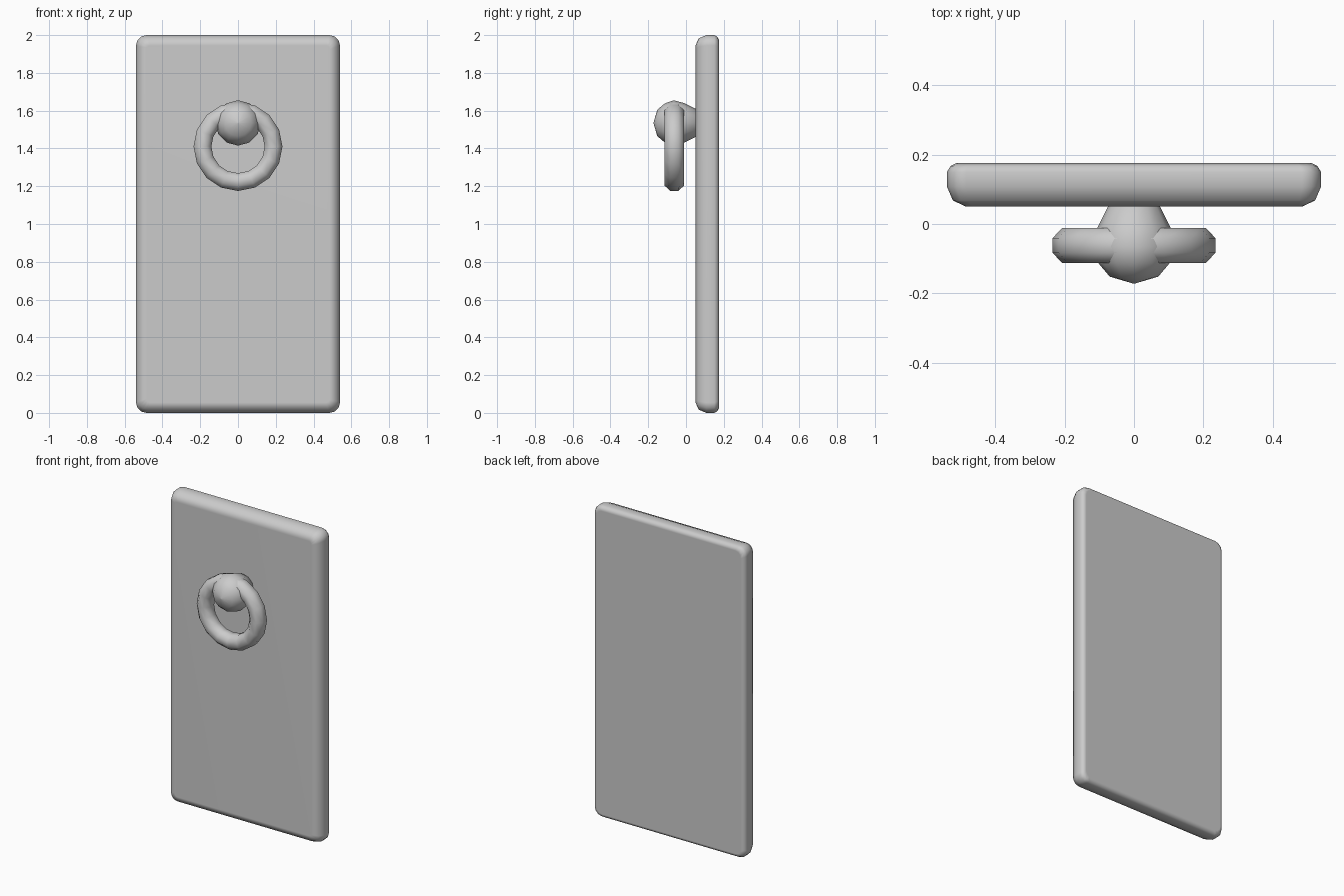
import bpy
import bmesh
from math import cos, sin, pi, radians

cube = bpy.data.objects.get("Cube")
if cube:
    bpy.data.objects.remove(cube)

# Single grey finish
grey = bpy.data.materials.new("plain_grey")
grey.use_nodes = True
colour = (0.6, 0.6, 0.6, 1)
grey.diffuse_color = colour
grey.node_tree.nodes["Principled BSDF"].inputs["Base Color"].default_value = colour


def loft(name, rings):
    """Join equal-length closed loops and cap both ends."""
    bm = bmesh.new()
    loops = [[bm.verts.new(p) for p in ring] for ring in rings]
    for a, b in zip(loops, loops[1:]):
        for i in range(len(a)):
            j = (i + 1) % len(a)
            bm.faces.new((a[i], a[j], b[j], b[i]))
    bm.faces.new(loops[0])
    bm.faces.new(loops[-1])
    bmesh.ops.recalc_face_normals(bm, faces=bm.faces)
    for f in bm.faces:
        f.smooth = True
    mesh = bpy.data.meshes.new(name)
    bm.to_mesh(mesh)
    bm.free()
    mesh.materials.append(grey)
    obj = bpy.data.objects.new(name, mesh)
    bpy.context.collection.objects.link(obj)
    return obj


def rounded_rect(y, inset, radius):
    """Upright rectangle with softened corners at depth y."""
    w, h = 0.54 - inset - radius, 1 - inset - radius
    points = []
    for k, (sx, sz) in enumerate(((1, 1), (-1, 1), (-1, -1), (1, -1))):
        for step in range(4):
            a = (k + step / 3) * pi / 2
            points.append((sx * w + radius * cos(a), y, 1 + sz * h + radius * sin(a)))
    return points


# Door slab: wide soft edge in front, narrow one behind
door = loft("door_panel", [rounded_rect(*s) for s in (
    (0.05, 0.055, 0.02), (0.068, 0.017, 0.045), (0.108, 0, 0.055),
    (0.15, 0, 0.055), (0.167, 0.01, 0.05), (0.176, 0.028, 0.04))])
weighted = door.modifiers.new("flat_panel_shading", "WEIGHTED_NORMAL")
weighted.keep_sharp = False

# Round knob that holds the ring
knob_profile = ((-0.172, 0.002), (-0.152, 0.07), (-0.113, 0.103), (-0.065, 0.12),
                (-0.01, 0.105), (0.05, 0.075), (0.07, 0.05))
sides = 12
loft("knob", [[(r * sin(i * 2 * pi / sides), y, 1.535 + r * cos(i * 2 * pi / sides))
               for i in range(sides)] for y, r in knob_profile])

# Hanging ring
bpy.ops.mesh.primitive_torus_add(
    major_segments=16, minor_segments=8, major_radius=0.188, minor_radius=0.051,
    location=(0, -0.062, 1.41), rotation=(radians(90), 0, 0))
ring = bpy.context.object
ring.name = "knocker_ring"
ring.data.materials.append(grey)
# Turn the tube section so its outer rim is flat
for i, v in enumerate(ring.data.vertices):
    a, b = (i // 8) * pi / 8, (i % 8 + 0.5) * pi / 4
    r = 0.188 + 0.051 * cos(b)
    v.co = (r * cos(a), r * sin(a), 0.055 * sin(b))
bpy.ops.object.shade_smooth()
